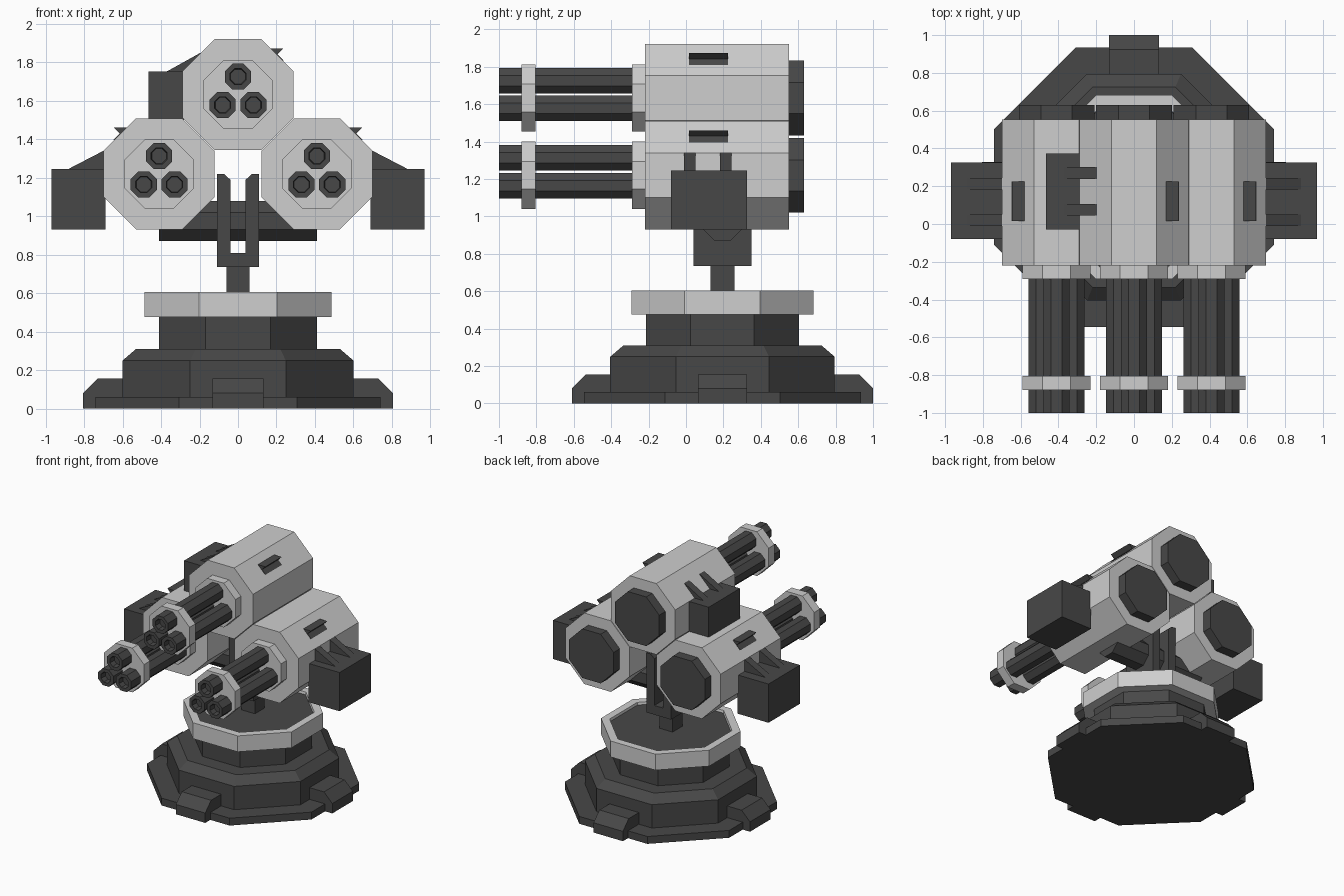
import bpy, bmesh, math
from mathutils import Vector

if "Cube" in bpy.data.objects:
    bpy.data.objects.remove(bpy.data.objects["Cube"])

CY = 0.195                                   # turret axis in y


def material(name, v):
    m = bpy.data.materials.new(name)
    m.diffuse_color = (v, v, v, 1)
    m.use_nodes = True
    m.node_tree.nodes["Principled BSDF"].inputs["Base Color"].default_value = m.diffuse_color
    return m


LIGHT = material("light grey", 0.62)
DARK = material("dark grey", 0.064)


def octagon(apothem, cx=0, cy=0):
    r = apothem / math.cos(math.pi / 8)
    return [(cx + r * math.cos(math.pi / 8 + i * math.pi / 4),
             cy + r * math.sin(math.pi / 8 + i * math.pi / 4)) for i in range(8)]


def loft(name, loops, mat, inset=None):
    """Skin a stack of closed loops; inset=(width, depth, face normal, material) recesses one cap."""
    bm = bmesh.new()
    rows = [[bm.verts.new(p) for p in loop] for loop in loops]
    n = len(rows[0])
    for a, b in zip(rows, rows[1:]):
        for i in range(n):
            bm.faces.new((a[i], a[(i + 1) % n], b[(i + 1) % n], b[i]))
    bm.faces.new(rows[0])
    bm.faces.new(rows[-1])
    bmesh.ops.recalc_face_normals(bm, faces=bm.faces)
    me = bpy.data.meshes.new(name)
    me.materials.append(mat)
    if inset:
        width, depth, direction, floor_mat = inset
        me.materials.append(floor_mat)
        bm.normal_update()
        cap = [f for f in bm.faces if f.normal.dot(Vector(direction)) > 0.99 and len(f.verts) == n]
        bmesh.ops.inset_individual(bm, faces=cap, thickness=width, use_even_offset=True)
        bmesh.ops.inset_individual(bm, faces=cap, thickness=0.004, depth=-depth, use_even_offset=True)
        cap[0].material_index = 1
    bm.to_mesh(me)
    bm.free()
    ob = bpy.data.objects.new(name, me)
    bpy.context.collection.objects.link(ob)
    return ob


def prism_y(name, xz, y0, y1, mat, inset=None):
    return loft(name, [[(x, y, z) for x, z in xz] for y in (y0, y1)], mat, inset)


def stack_z(name, levels, mat, inset=None):
    return loft(name, [[(x, y, z) for x, y in octagon(a, 0, CY)] for a, z in levels], mat, inset)


def box(name, x0, x1, y0, y1, z0, z1, mat):
    return prism_y(name, [(x0, z0), (x1, z0), (x1, z1), (x0, z1)], y0, y1, mat)


# Base plate, stepped body and turntable
stack_z("base_plate", [(0.74, 0), (0.74, 0.06)], DARK)
stack_z("base_body", [(0.6, 0.05), (0.6, 0.25), (0.53, 0.31)], DARK)
stack_z("base_neck", [(0.41, 0.30), (0.41, 0.48)], DARK)
stack_z("turntable_ring", [(0.487, 0.475), (0.487, 0.605)], LIGHT, (0.06, 0.02, (0, 0, 1), DARK))

# Four feet around the base
foot = [(0.5, 0), (0.805, 0), (0.805, 0.08), (0.73, 0.155), (0.5, 0.155)]
for k in range(4):
    ob = prism_y("foot", foot, -0.132, 0.132, DARK)
    ob.location = (0, CY, 0)
    ob.rotation_euler = (0, 0, k * math.pi / 2)

# Post, yoke and cross axle
box("post", -0.06, 0.06, CY - 0.063, CY + 0.063, 0.57, 0.74, DARK)
half = [(0.11, 0.735), (0.11, 1.22), (0.073, 1.22), (0.04, 1.19), (0.04, 0.81)]
yoke = half + [(-x, z) for x, z in reversed(half)]
prism_y("yoke", yoke, 0.04, 0.35, DARK)
loft("cross_axle", [[(x, y, z) for y, z in octagon(0.105, CY, 0.975)] for x in (-0.41, 0.41)], DARK)

# Three gun pods with collars, rear caps and barrel clusters
for px, pz in ((0, 1.633), (-0.41, 1.22), (0.41, 1.22)):
    prism_y("pod", octagon(0.289, px, pz), -0.22, 0.552, LIGHT)
    prism_y("rear_cap", octagon(0.2, px, pz), 0.54, 0.63, DARK)
    prism_y("collar", octagon(0.18, px, pz), -0.29, -0.21, LIGHT)
    prism_y("barrel_clamp", octagon(0.18, px, pz), -0.88, -0.805, LIGHT)
    for bx, bz in ((0, 0.093), (-0.08, -0.055), (0.08, -0.055)):
        prism_y("barrel", octagon(0.068, px + bx, pz + bz), -1.0, -0.28, DARK,
                (0.026, 0.05, (0, -1, 0), DARK))

# Vent flaps on the upper slopes of the pods
flap = [(0.165, 0.24), (0.236, 0.24), (0.205, 0.209), (0.238, 0.176), (0.222, 0.176)]
for px, pz, s in ((0, 1.633, 1), (0.41, 1.22, 1), (-0.41, 1.22, -1)):
    prism_y("vent_flap", [(px + s * x, pz + z) for x, z in flap], 0.015, 0.225, DARK)

# Ammunition boxes on the sides, each held by two wedge struts
for s in (-1, 1):
    box("side_ammo_box", s * 0.69, s * 0.97, -0.08, 0.325, 0.93, 1.245, DARK)
    for y in (0.02, 0.213):
        prism_y("side_strut", [(s * 0.69, 1.24), (s * 0.885, 1.244), (s * 0.69, 1.345)],
                y - 0.031, y + 0.031, DARK)

# Ammunition box on the left of the top pod
box("top_ammo_box", -0.465, -0.28, -0.03, 0.372, 1.5, 1.753, DARK)
for y in (0.075, 0.27):
    prism_y("top_strut", [(-0.375, 1.75), (-0.195, 1.85), (-0.2, 1.75)], y - 0.031, y + 0.031, DARK)
